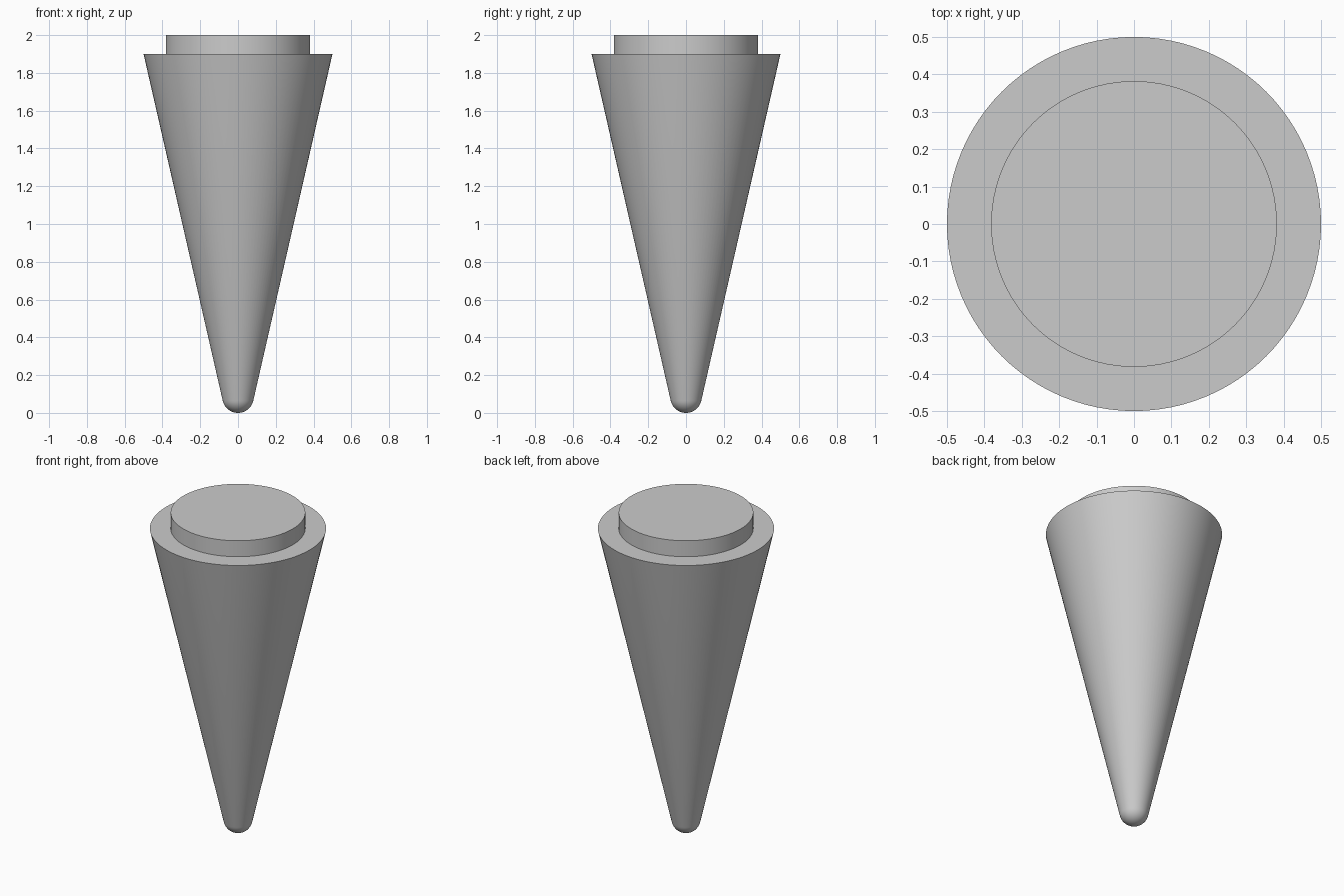
import bpy
import bmesh
from math import sin, cos, radians, pi

cube = bpy.data.objects.get("Cube")
if cube:
    bpy.data.objects.remove(cube, do_unlink=True)

SIDES = 96
TIP_RADIUS = 0.083
TIP_STEPS = 12

grey = bpy.data.materials.new("neutral grey")
grey.use_nodes = True
colour = (0.6, 0.6, 0.6, 1)
grey.diffuse_color = colour
grey.node_tree.nodes["Principled BSDF"].inputs["Base Color"].default_value = colour


def lathe(name, profile):
    """Spin a (radius, height) profile around z into a closed solid."""
    bm = bmesh.new()
    verts = [bm.verts.new((r, 0, z)) for r, z in profile]
    edges = [bm.edges.new(pair) for pair in zip(verts, verts[1:])]
    bmesh.ops.spin(bm, geom=verts + edges, cent=(0, 0, 0), axis=(0, 0, 1),
                   angle=2 * pi, steps=SIDES, use_merge=True)
    bmesh.ops.remove_doubles(bm, verts=bm.verts, dist=1e-5)
    bmesh.ops.recalc_face_normals(bm, faces=bm.faces)
    mesh = bpy.data.meshes.new(name)
    bm.to_mesh(mesh)
    bm.free()
    obj = bpy.data.objects.new(name, mesh)
    bpy.context.collection.objects.link(obj)
    mesh.materials.append(grey)
    bpy.ops.object.select_all(action="DESELECT")
    obj.select_set(True)
    bpy.context.view_layer.objects.active = obj
    bpy.ops.object.shade_smooth_by_angle(angle=radians(30))
    return obj


# Tapered body: rounded tip running tangent into the cone, flat shoulder on top
tip = []
for i in range(TIP_STEPS + 1):
    a = radians(77) * i / TIP_STEPS
    tip.append((TIP_RADIUS * sin(a), TIP_RADIUS * (1 - cos(a))))
lathe("tapered_body", tip + [(0.5, 1.9), (0, 1.9)])

# Round cap standing on the shoulder
lathe("top_cap", [(0, 1.9), (0.382, 1.9), (0.382, 2), (0, 2)])
